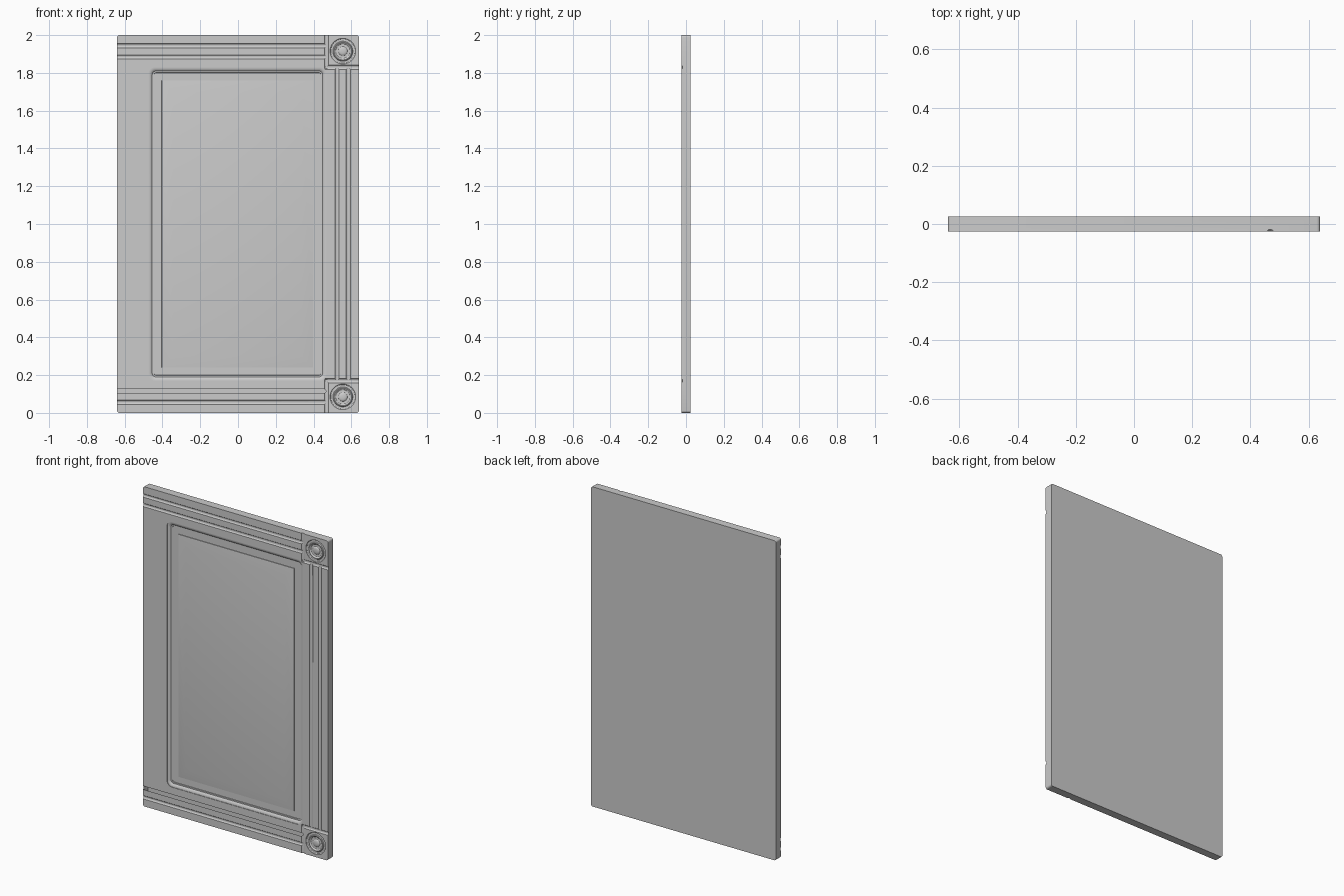
import bpy, bmesh, math
from mathutils import Vector, Matrix

if "Cube" in bpy.data.objects:
    bpy.data.objects.remove(bpy.data.objects["Cube"])

W, H, T = 0.64, 2.0, 0.025      # half width, height, half thickness
FRONT = -T


def finish(name, bm):
    bmesh.ops.remove_doubles(bm, verts=bm.verts, dist=1e-5)
    bmesh.ops.recalc_face_normals(bm, faces=bm.faces)
    mesh = bpy.data.meshes.new(name)
    bm.to_mesh(mesh)
    bm.free()
    obj = bpy.data.objects.new(name, mesh)
    bpy.context.collection.objects.link(obj)
    return obj


def loft(name, cx, cz, rings, seg=8):
    """Solid through rounded rectangles (half x, half z, corner radius, y)."""
    bm = bmesh.new()
    loops = []
    for hx, hz, r, y in rings:
        loop = []
        for q, (sx, sz) in enumerate([(1, 1), (-1, 1), (-1, -1), (1, -1)]):
            for i in range(seg + 1):
                a = math.pi / 2 * (q + i / seg)
                loop.append(bm.verts.new((cx + sx * (hx - r) + r * math.cos(a), y,
                                          cz + sz * (hz - r) + r * math.sin(a))))
        loops.append(loop)
    for a, b in zip(loops, loops[1:]):
        for i in range(len(a)):
            j = (i + 1) % len(a)
            bm.faces.new((a[i], a[j], b[j], b[i]))
    bm.faces.new(loops[0])
    bm.faces.new(loops[-1])
    return finish(name, bm)


def groove(x0, z0, x1, z1):
    """Round bar that cuts a shallow flute between two points on the front."""
    y = FRONT - 0.006
    a, b = Vector((x0, y, z0)), Vector((x1, y, z1))
    rot = (b - a).to_track_quat('Z', 'Y').to_matrix().to_4x4()
    bm = bmesh.new()
    bmesh.ops.create_cone(bm, cap_ends=True, segments=24, radius1=0.0125,
                          radius2=0.0125, depth=(b - a).length,
                          matrix=Matrix.Translation((a + b) / 2) @ rot)
    return finish("groove_cutter", bm)


# Door slab with slightly rounded outline corners
door = loft("cabinet_door", 0, H / 2, [(W, H / 2, 0.012, -T), (W, H / 2, 0.012, T)], 4)

cutters = []

# Moulded recess around the raised, bevelled centre panel: (inset, depth, corner radius)
profile = [(0, -0.02, 0.035), (0, 0.003, 0.035), (0.006, 0.0035, 0.031),
           (0.012, 0.0055, 0.026), (0.017, 0.009, 0.021), (0.020, 0.012, 0.018),
           (0.028, 0.012, 0.012), (0.029, 0.015, 0.011), (0.070, 0.015, 0),
           (0.0705, 0.012, 0), (0.130, 0.0008, 0)]
cutters.append(loft("recess_cutter", -0.003, 1.0,
                    [(0.471 - i, 0.829 - i, r, FRONT + d) for i, d, r in profile]))

# Turned rosette in each corner block: (radius, depth)
rosette = [(0.068, -0.02), (0.068, 0.003), (0.064, 0.0065), (0.058, 0.0075),
           (0.053, 0.006), (0.050, 0.002), (0.046, 0.001), (0.042, 0.003),
           (0.038, 0.0075), (0.031, 0.009), (0.024, 0.0075), (0.021, 0.004),
           (0.016, 0.002), (0.008, 0.0007)]

BLOCK_X, BLOCK_Z = 0.468, 0.170
for top in (False, True):
    def z(v):
        return H - v if top else v
    cutters.append(loft("rosette_cutter", 0.555, z(0.085),
                        [(r, r, r, FRONT + d) for r, d in rosette], 10))
    # Corner block outline
    cutters.append(groove(BLOCK_X, z(BLOCK_Z + 0.007), BLOCK_X, z(-0.1)))
    cutters.append(groove(BLOCK_X - 0.008, z(BLOCK_Z), W + 0.1, z(BLOCK_Z)))
    # Rail flutes
    for off in (0.056, 0.115):
        cutters.append(groove(-W - 0.1, z(off), BLOCK_X + 0.001, z(off)))

# Stile flutes on the right
for off in (0.056, 0.115):
    cutters.append(groove(W - off, BLOCK_Z - 0.001, W - off, H - BLOCK_Z + 0.001))

# Carve everything into the slab
bpy.context.view_layer.objects.active = door
door.select_set(True)
for c in cutters:
    c.hide_render = True
    mod = door.modifiers.new("carve", 'BOOLEAN')
    mod.operation = 'DIFFERENCE'
    mod.solver = 'EXACT'
    mod.object = c
    bpy.ops.object.modifier_apply(modifier=mod.name)
    bpy.data.objects.remove(c, do_unlink=True)

bpy.ops.object.shade_smooth_by_angle(angle=math.radians(30))
